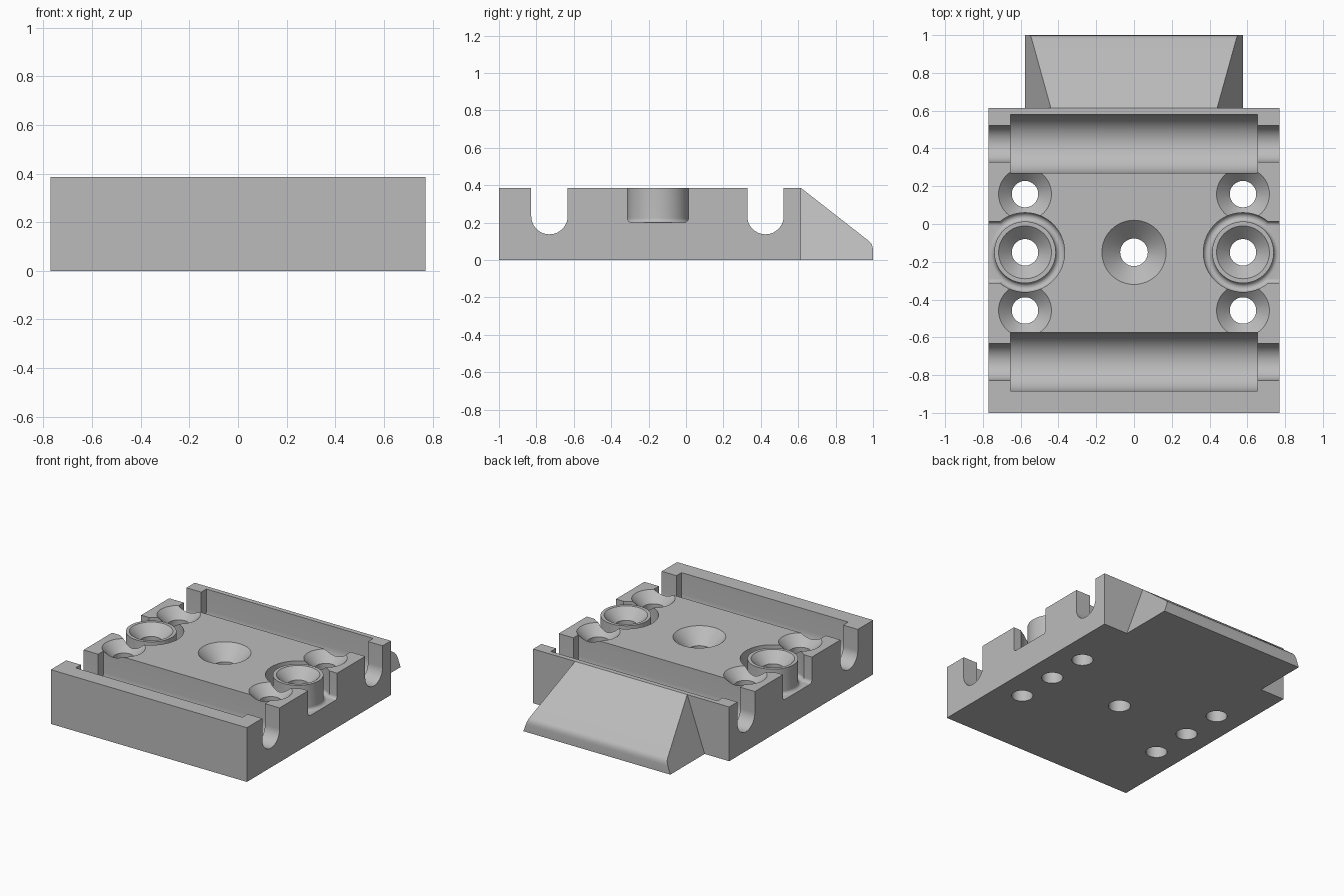
import bpy
import bmesh
from math import sin, cos, pi

cube = bpy.data.objects.get("Cube")
if cube:
    bpy.data.objects.remove(cube, do_unlink=True)

GREY = (0.5, 0.5, 0.5, 1.0)
grey = bpy.data.materials.new("plain grey")
grey.use_nodes = True
grey.diffuse_color = GREY
grey.node_tree.nodes["Principled BSDF"].inputs["Base Color"].default_value = GREY

TOP, HALF_W, BACK = 0.385, 0.77, 0.615
BOSS_X, BOSS_Y, FLOOR, FILLET = 0.577, -0.15, 0.2, 0.0235
BOSS_R, POCKET_R = 0.163, 0.21


def finish(bm, name):
    bmesh.ops.remove_doubles(bm, verts=bm.verts, dist=1e-6)
    bmesh.ops.recalc_face_normals(bm, faces=bm.faces)
    mesh = bpy.data.meshes.new(name)
    bm.to_mesh(mesh)
    bm.free()
    mesh.materials.append(grey)
    obj = bpy.data.objects.new(name, mesh)
    bpy.context.collection.objects.link(obj)
    return obj


def prism(name, profile, x0, x1):
    """Extrude a (y, z) outline along x."""
    bm = bmesh.new()
    face = bm.faces.new([bm.verts.new((x0, y, z)) for y, z in profile])
    out = bmesh.ops.extrude_face_region(bm, geom=[face])["geom"]
    for v in out:
        if isinstance(v, bmesh.types.BMVert):
            v.co.x = x1
    return finish(bm, name)


def lathe(name, profile, x, y, steps=64):
    """Turn an (r, z) outline, starting and ending on the axis, around z."""
    bm = bmesh.new()
    rings = []
    for r, z in profile:
        if r == 0:
            rings.append([bm.verts.new((x, y, z))] * steps)
        else:
            rings.append([bm.verts.new((x + r * cos(2 * pi * i / steps),
                                        y + r * sin(2 * pi * i / steps), z))
                          for i in range(steps)])
    for a, b in zip(rings, rings[1:]):
        for i in range(steps):
            j = (i + 1) % steps
            corners = list(dict.fromkeys((a[i], a[j], b[j], b[i])))
            bm.faces.new(corners)
    return finish(bm, name)


def arc(cx, cz, r, start, end, steps):
    return [(cx + r * cos(start + (end - start) * i / steps),
             cz + r * sin(start + (end - start) * i / steps)) for i in range(steps + 1)]


def combine(target, tool, operation):
    mod = target.modifiers.new(operation, 'BOOLEAN')
    mod.operation, mod.solver, mod.object = operation, 'EXACT', tool
    bpy.context.view_layer.objects.active = target
    bpy.ops.object.modifier_apply(modifier=mod.name)
    bpy.data.objects.remove(tool, do_unlink=True)


def cut_trough(y, z, r, half_length):
    outline = [(y - r, 0.6)] + arc(y, z, r, pi, 2 * pi, 32) + [(y + r, 0.6)]
    combine(body, prism("trough_cutter", outline, -half_length, half_length), 'DIFFERENCE')


def cut_countersink(x, y, top_r, hole_r=0.07):
    rise = 0.02
    outline = [(0, -0.1), (hole_r, -0.1), (hole_r, TOP - top_r + hole_r),
               (top_r + rise, TOP + rise), (0, TOP + rise)]
    combine(body, lathe("hole_cutter", outline, x, y), 'DIFFERENCE')


# Main block
body = prism("slotted_base_block", [(-1, 0), (BACK, 0), (BACK, TOP), (-1, TOP)], -HALF_W, HALF_W)

# Sloped tongue with leaning sides and a rounded nose
nose = [(0.98, 0.1), (0.99, 0.089), (0.997, 0.073), (1.0, 0.055)]
ramp = prism("sloped_tongue", [(0.595, 0), (0.595, TOP), (BACK, TOP)] + nose + [(1.0, 0)], -0.577, 0.577)
for v in ramp.data.vertices:
    v.co.x *= (0.577 - 0.355 * v.co.z) / 0.577
combine(body, ramp, 'UNION')

# Round-bottomed roller troughs, with narrower axle slots running out of the sides
for y in (0.425, -0.73):
    cut_trough(y, 0.235, 0.155, 0.655)
    cut_trough(y, 0.235, 0.0975, 1.0)

# Countersunk screw holes
cut_countersink(0, BOSS_Y, 0.17, 0.073)
for side in (-1, 1):
    x = side * BOSS_X
    for y in (0.158, -0.458):
        cut_countersink(x, y, 0.14)

    # Round pocket with a filleted floor
    pocket = [(0, FLOOR)] + arc(POCKET_R - FILLET, FLOOR + FILLET, FILLET, -pi / 2, 0, 8)
    pocket += [(POCKET_R, 0.6), (0, 0.6)]
    combine(body, lathe("pocket_cutter", pocket, x, BOSS_Y), 'DIFFERENCE')

    # Filleted opening from the pocket to the side
    inner = BOSS_R - FILLET
    right = arc(BOSS_Y + inner, FLOOR + FILLET, FILLET, -pi / 2, 0, 8)
    left = arc(BOSS_Y - inner, FLOOR + FILLET, FILLET, pi, 1.5 * pi, 8)
    opening = [(BOSS_Y - BOSS_R, 0.6)] + left + right + [(BOSS_Y + BOSS_R, 0.6)]
    combine(body, prism("opening_cutter", opening, x, side), 'DIFFERENCE')

    # Standing boss with a flared foot and its own countersunk hole
    foot = arc(BOSS_R + FILLET, FLOOR + FILLET, FILLET, 1.5 * pi, pi, 8)
    boss = [(0, 0.1), (BOSS_R, 0.1)] + foot + [(BOSS_R, TOP), (0, TOP)]
    combine(body, lathe("boss", boss, x, BOSS_Y), 'UNION')
    cut_countersink(x, BOSS_Y, 0.14)

# Smooth round surfaces, sharp edges elsewhere
bpy.ops.object.select_all(action='DESELECT')
body.select_set(True)
bpy.context.view_layer.objects.active = body
bpy.ops.object.shade_smooth_by_angle(angle=0.5)
